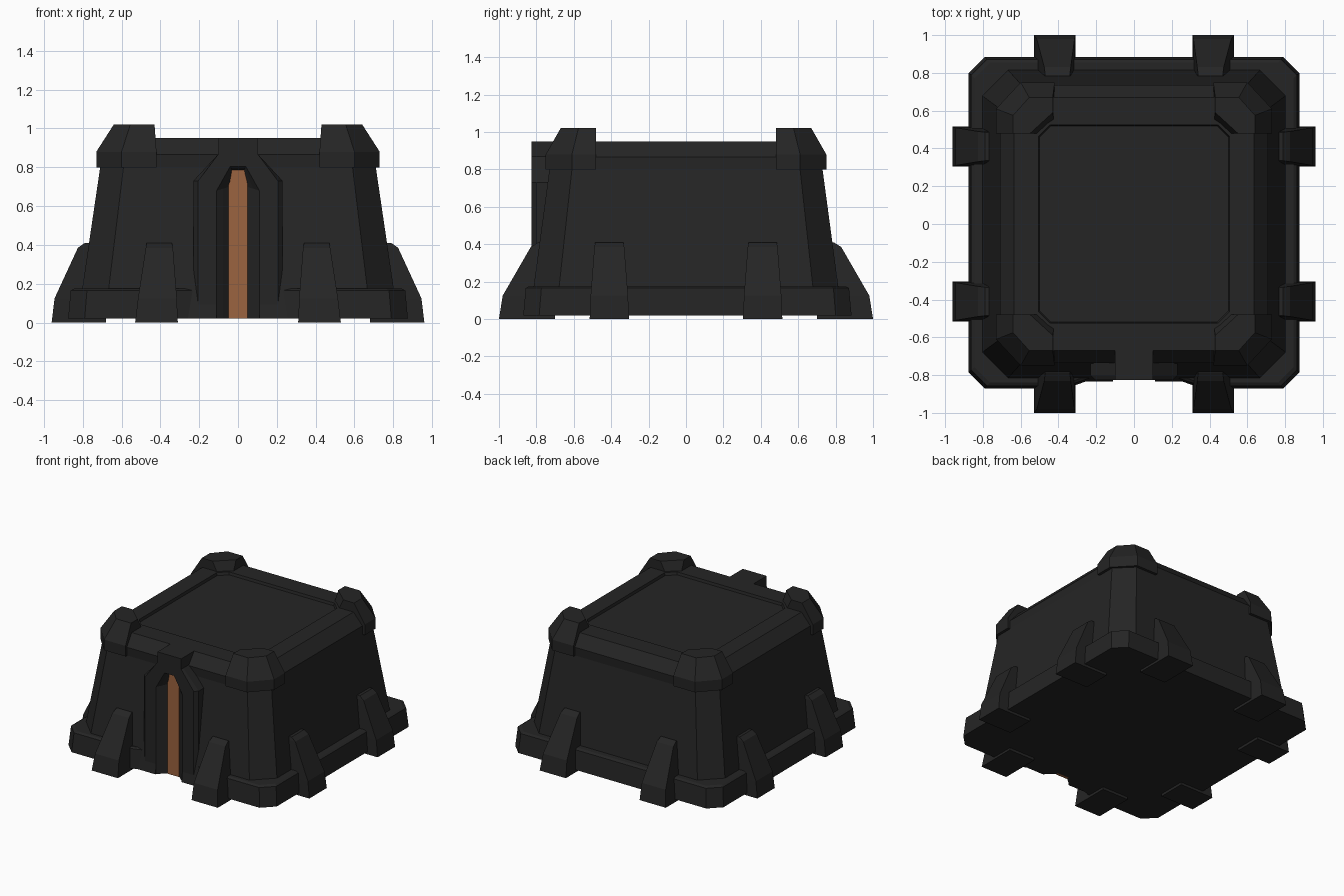
import bpy, bmesh

if "Cube" in bpy.data.objects:
    bpy.data.objects.remove(bpy.data.objects["Cube"])


def material(name, rgb):
    m = bpy.data.materials.new(name)
    m.diffuse_color = (*rgb, 1)
    m.use_nodes = True
    m.node_tree.nodes["Principled BSDF"].inputs["Base Color"].default_value = m.diffuse_color
    return m


DARK = material("charcoal", (0.018, 0.018, 0.018))
RUST = material("rusty_orange", (0.33, 0.125, 0.05))


def loft(name, rings, mat=DARK, mirror=None):
    """Solid skinned through rings of 3D points that share a point count."""
    bm = bmesh.new()
    vs = [[bm.verts.new(p) for p in r] for r in rings]
    n = len(rings[0])
    for a, b in zip(vs, vs[1:]):
        for i in range(n):
            j = (i + 1) % n
            bm.faces.new((a[i], a[j], b[j], b[i]))
    bm.faces.new(vs[0][::-1])
    bm.faces.new(vs[-1])
    bmesh.ops.recalc_face_normals(bm, faces=bm.faces)
    me = bpy.data.meshes.new(name)
    bm.to_mesh(me)
    bm.free()
    me.materials.append(mat)
    ob = bpy.data.objects.new(name, me)
    bpy.context.collection.objects.link(ob)
    if mirror:
        ob.modifiers.new("mirror", "MIRROR").use_axis = mirror
    return ob


def octagon(hx, hy, c, z):
    q = [(hx, hy - c), (hx - c, hy)]
    pts = q + [(-x, y) for x, y in q[::-1]]
    pts += [(-x, -y) for x, y in q] + [(x, -y) for x, y in q[::-1]]
    return [(x, y, z) for x, y in pts]


# Tapered walls, sloped roof rim and slightly sunken roof
walls = loft("walls_and_roof", [
    octagon(0.825, 0.835, 0.14, 0.02),
    octagon(0.71, 0.73, 0.12, 0.80),
    octagon(0.71, 0.735, 0.12, 0.865),
    octagon(0.635, 0.67, 0.11, 0.95),
    octagon(0.505, 0.525, 0.06, 0.95),
    octagon(0.50, 0.52, 0.06, 0.93),
])

# Low plinth, stepped back at the doorway
outline = [(0.875, -0.785), (0.875, 0.80), (0.79, 0.885)]
outline += [(-x, y) for x, y in outline[::-1]]
outline += [(-0.79, -0.87), (-0.36, -0.87), (-0.2, -0.815),
            (0.2, -0.815), (0.36, -0.87), (0.79, -0.87)]
plinth = loft("plinth", [
    [(x, y, 0.02) for x, y in outline],
    [(x * 0.985, y * 0.985, 0.165) for x, y in outline],
    [(x * 0.965, y * 0.965, 0.175) for x, y in outline],
])

# Raised caps on the four roof corners
base = [(0.42, 0.75), (0.60, 0.75), (0.73, 0.61), (0.73, 0.48), (0.48, 0.48), (0.42, 0.52)]
top = [(0.43, 0.67), (0.555, 0.67), (0.64, 0.575), (0.64, 0.48), (0.55, 0.48), (0.43, 0.59)]
loft("corner_caps", [
    [(x, y, 0.80) for x, y in base],
    [(x, y, 0.88) for x, y in base],
    [(x, y, 1.02) for x, y in top],
], mirror=(True, True, False))


# Buttresses: (reach, height, near edge, far edge) for each section
def buttress(name, sections, inner, side):
    rings = []
    for out, z, a, b in sections:
        ring = [(a, out), (b, out), (b, inner), (a, inner)]
        rings.append([(v, u, z) if side else (u, v, z) for u, v in ring])
    loft(name, rings, mirror=(True, True, False))


buttress("end_buttresses", [
    (1.0, 0.0, 0.31, 0.53), (0.98, 0.125, 0.315, 0.515),
    (0.83, 0.385, 0.335, 0.475), (0.79, 0.41, 0.34, 0.47)], 0.70, False)
buttress("side_buttresses", [
    (0.96, 0.0, 0.305, 0.515), (0.945, 0.125, 0.31, 0.51),
    (0.825, 0.385, 0.33, 0.49), (0.79, 0.41, 0.335, 0.485)], 0.68, True)


# Door surround with splayed reveal
def opening(w, shoulder, tip, peak):
    return [(w, 0.02), (w, shoulder), (tip, peak), (-tip, peak), (-w, shoulder), (-w, 0.02)]


def surround(y, outer, hole):
    half = [(-outer, 0.02), (-outer, 0.73), (-0.10, 0.87), (-0.10, 0.95)]
    pts = half + [(-x, z) for x, z in half[::-1]] + hole
    return [(x, y, z) for x, z in pts]


wide = opening(0.11, 0.68, 0.04, 0.805)
slim = opening(0.045, 0.70, 0.03, 0.785)
mid = [((a + c) / 2, (b + d) / 2) for (a, b), (c, d) in zip(wide, slim)]
loft("door_surround", [
    surround(-0.825, 0.205, wide), surround(-0.80, 0.23, mid),
    surround(-0.77, 0.23, slim), surround(-0.66, 0.23, slim)])

# Door slab
loft("door", [[(x, y, z) for x, z in opening(0.05, 0.71, 0.032, 0.787)]
              for y in (-0.778, -0.755)], RUST)

# Hidden cutter clears the doorway
cutter = loft("doorway_cutter", [[(x, y, z - 0.05 if z < 0.1 else z) for x, z in wide]
                                 for y in (-1.1, -0.757)])
cutter.hide_render = True
cutter.display_type = "WIRE"
for ob in (walls, plinth):
    b = ob.modifiers.new("doorway", "BOOLEAN")
    b.operation = "DIFFERENCE"
    b.object = cutter
